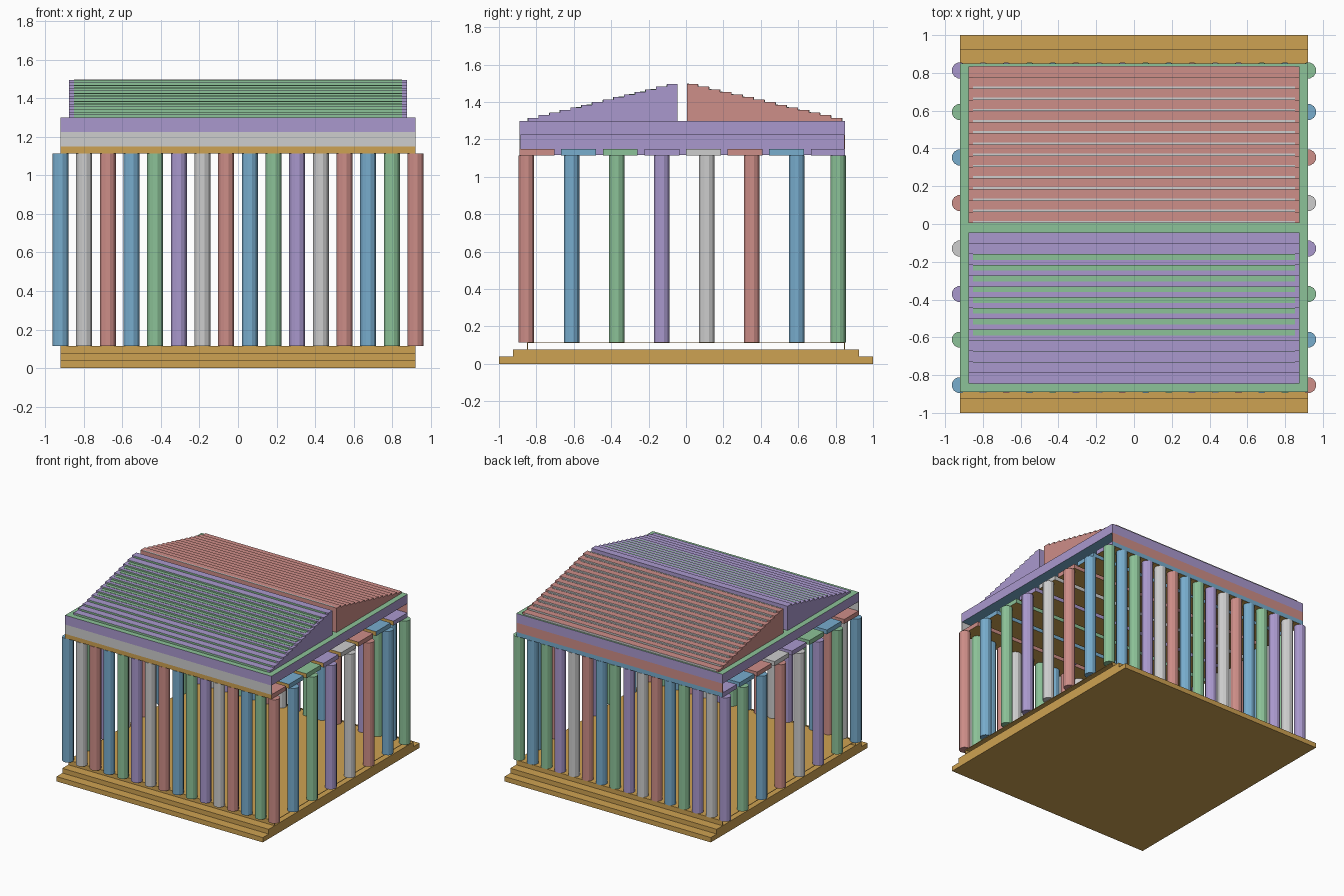
import bpy, bmesh, math
from mathutils import Matrix, Vector

old = bpy.data.objects.get("Cube")
if old:
    bpy.data.objects.remove(old, do_unlink=True)


def material(name, rgb):
    lin = [(c / 255 / 12.92 if c < 11 else ((c / 255 + 0.055) / 1.055) ** 2.4) for c in rgb] + [1]
    m = bpy.data.materials.new(name)
    m.use_nodes = True
    m.diffuse_color = lin
    m.node_tree.nodes["Principled BSDF"].inputs["Base Color"].default_value = lin
    return m


GOLD = material("gold", (206, 162, 82))
RED = material("clay red", (206, 142, 136))
BLUE = material("soft blue", (120, 173, 206))
GREEN = material("soft green", (140, 194, 152))
PURPLE = material("soft purple", (170, 153, 206))
GRAY = material("light gray", (205, 205, 205))
CYCLE = [RED, BLUE, GREEN, PURPLE, GRAY]


def finish(name, bm, mats, rule=None):
    bmesh.ops.recalc_face_normals(bm, faces=bm.faces)
    bm.normal_update()
    if rule:
        for f in bm.faces:
            f.material_index = rule(f.normal)
    me = bpy.data.meshes.new(name)
    bm.to_mesh(me)
    bm.free()
    for m in mats:
        me.materials.append(m)
    ob = bpy.data.objects.new(name, me)
    bpy.context.collection.objects.link(ob)
    return ob


def box(name, x, y, z, mats, rule=None):
    """Box from (min, max) pairs; rule picks a material index by face normal."""
    bm = bmesh.new()
    lo, hi = Vector((x[0], y[0], z[0])), Vector((x[1], y[1], z[1]))
    mat = Matrix.Translation((lo + hi) / 2) @ Matrix.Diagonal((*(hi - lo), 1))
    bmesh.ops.create_cube(bm, size=1, matrix=mat)
    return finish(name, bm, mats, rule)


def column(name, x, y, mat):
    bm = bmesh.new()
    bmesh.ops.create_cone(bm, cap_ends=True, segments=12, radius1=0.043, radius2=0.043,
                          depth=1.0, matrix=Matrix.Translation((x, y, 0.615))
                          @ Matrix.Rotation(math.pi / 12, 4, "Z"))
    finish(name, bm, [mat])


W = 0.922            # half width of the building
FRONT, BACK = -0.89, 0.85
SIDE = (-W, W)

# stepped base, with a raised floor that is open at its sides
box("base_step", SIDE, (-1, 1), (0, 0.039), [GOLD])
box("middle_step", SIDE, (-0.925, 0.925), (0.039, 0.077), [GOLD])
box("floor", SIDE, (-0.85, 0.85), (0.111, 0.115), [GOLD])
for s, label in ((-1, "front"), (1, "back")):
    box(label + "_riser", SIDE, sorted((s * 0.85, s * 0.845)), (0.077, 0.112), [GOLD])

# columns along both sides
for i in range(8):
    y = min(-0.853 + 0.241 * i, 0.813)
    column("left_column", W, y, CYCLE[i % 5])
    column("right_column", -W, y, CYCLE[(i + 1) % 5])

# columns along front and back, between the corners
for i in range(1, 15):
    x = -W + 2 * W * i / 15
    column("front_column", x, -0.853, CYCLE[(i + 3) % 5])
    column("back_column", -x, 0.813, CYCLE[i % 5])

# ceiling beams: gold below and in front, coloured elsewhere
for i in range(8):
    y = FRONT + 0.2225 * i
    last = i == 7
    mats = [PURPLE if last else CYCLE[i % 5], GOLD, BLUE if last else CYCLE[i % 5]]
    box("ceiling_beam", SIDE, (y, BACK if last else y + 0.187), (1.115, 1.15), mats,
        lambda n: 1 if n.z < -0.5 or n.y < -0.5 else 2 if n.y > 0.5 else 0)

# frieze panels, central wall and roof slab
box("front_frieze", SIDE, (FRONT, FRONT + 0.006), (1.15, 1.225), [GRAY])
box("back_frieze", SIDE, (BACK - 0.006, BACK), (1.15, 1.225), [RED])
box("inner_wall", (-0.01, 0.01), (FRONT + 0.006, BACK - 0.006), (1.116, 1.225), [PURPLE])
box("roof_slab", SIDE, (FRONT, BACK), (1.225, 1.3), [PURPLE, GREEN, BLUE],
    lambda n: 1 if n.z > 0.5 else 2 if n.z < -0.5 else 0)


def roof_half(name, eave, ridge, mat, trim, trim_depth):
    """Stepped wedge, with trim plates on its risers and treads."""
    n = 14
    run = (ridge - eave) / n
    d = 1 if run > 0 else -1
    pts = [(eave, 1.3)]
    for i in range(n):
        z = 1.316 + 0.18 * i / (n - 1)
        y = eave + run * i
        pts += [(y, z), (y + run, z)]
        low = pts[-3][1]
        # riser plate
        box(name + "_riser_trim", (-0.852, 0.852), sorted((y - d * 0.002, y + d * 0.001)),
            (low, z - 0.001), [trim])
        # tread plate against the next riser
        depth = trim_depth(i)
        if depth:
            box(name + "_tread_trim", (-0.852, 0.852),
                sorted((y + run - d * depth, y + run)), (z - 0.001, z + 0.002), [trim])
    pts.append((ridge, 1.3))
    bm = bmesh.new()
    face = bm.faces.new([bm.verts.new((-0.877, y, z)) for y, z in pts])
    ext = bmesh.ops.extrude_face_region(bm, geom=[face])
    moved = [v for v in ext["geom"] if isinstance(v, bmesh.types.BMVert)]
    bmesh.ops.translate(bm, verts=moved, vec=(1.754, 0, 0))
    finish(name, bm, [mat])


roof_half("front_roof", -0.845, -0.045, PURPLE, GREEN, lambda i: 0.03 if 3 < i < 12 else 0)
roof_half("back_roof", 0.835, 0.005, RED, GRAY, lambda i: 0.012 if i > 0 else 0)
